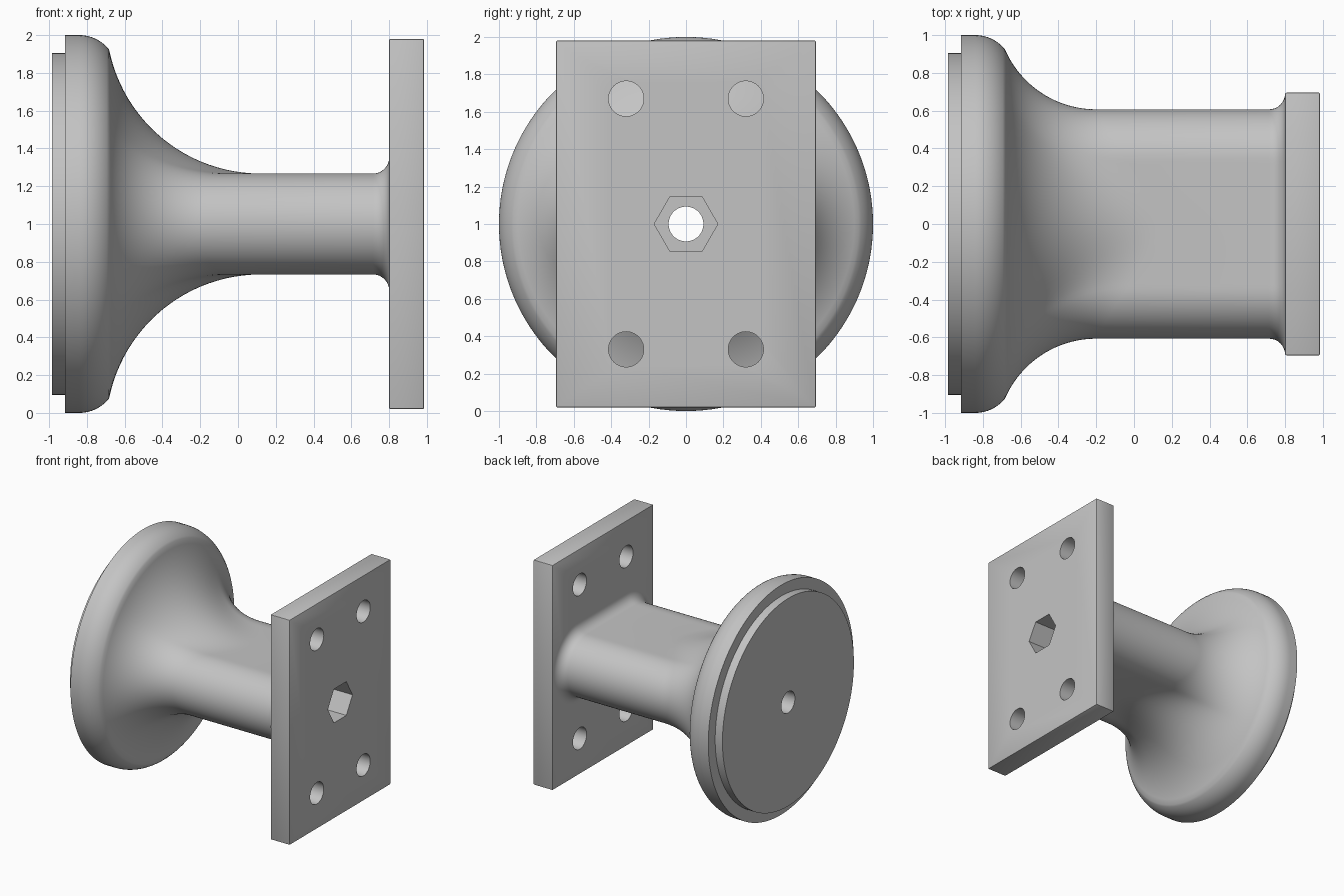
import bpy, bmesh
from math import sin, cos, tan, radians, sqrt, atan2, pi
from mathutils import Matrix

cube = bpy.data.objects.get("Cube")
if cube:
    bpy.data.objects.remove(cube, do_unlink=True)

grey = bpy.data.materials.new("light grey")
grey.use_nodes = True
grey.diffuse_color = (0.55, 0.55, 0.55, 1)
grey.node_tree.nodes["Principled BSDF"].inputs["Base Color"].default_value = grey.diffuse_color

STEPS = 180            # points around the axis
MID = 1.0              # height of the axis
NECK, FLAT = 0.267, 0.34   # neck half height, half length of its flat sides
BORE, HEX = 0.093, 0.17    # bolt hole radius, nut pocket corner radius
PLATE_X, BACK_X = 0.80, 0.985


def make_object(name, bm):
    bmesh.ops.recalc_face_normals(bm, faces=bm.faces)
    mesh = bpy.data.meshes.new(name)
    bm.to_mesh(mesh)
    bm.free()
    mesh.materials.append(grey)
    ob = bpy.data.objects.new(name, mesh)
    bpy.context.collection.objects.link(ob)
    return ob


def smooth(ob):
    bpy.ops.object.select_all(action='DESELECT')
    ob.select_set(True)
    bpy.context.view_layer.objects.active = ob
    bpy.ops.object.shade_smooth_by_angle(angle=radians(32))


def stadium(a, h):
    """Distance from the axis to a round-ended slot outline in direction a."""
    c, s = abs(cos(a)), abs(sin(a))
    if FLAT * s >= h * c:
        return h / s
    return FLAT * c + sqrt(h * h - (FLAT * s) ** 2)


def hexagon(a):
    return HEX * cos(pi / 6) / cos(a % (pi / 3) - pi / 6)


def section(a):
    """Closed (x, radius) outline of the body in direction a."""
    pts = [(-0.985, BORE), (-0.985, 0.905), (-0.915, 0.905), (-0.915, 1.0)]
    # rounded rim
    for i in range(11):
        p = radians(90 - 52 * i / 10)
        pts.append((-0.84 + 0.2 * cos(p), 0.8 + 0.2 * sin(p)))
    # flared arc down to the neck
    end_x, end_r = pts[-1]
    r = stadium(a, NECK)
    w = (r - NECK) / FLAT
    start = 0.12 - 0.32 * w
    run, rise = start - end_x, end_r - r
    radius = (run * run + rise * rise) / (2 * rise)
    sweep = atan2(run, radius - rise)
    for i in range(1, 25):
        t = sweep * (1 - i / 24)
        pts.append((start - radius * sin(t), r + radius * (1 - cos(t))))
    # small fillet against the plate
    fillet = 0.085
    for i in range(9):
        t = pi / 2 * i / 8
        pts.append((PLATE_X - fillet + fillet * sin(t),
                    stadium(a, NECK + fillet * (1 - cos(t)))))
    # nut pocket and bore
    pts += [(PLATE_X, hexagon(a)), (0.55, hexagon(a)), (0.55, BORE)]
    return pts


# Knob and neck
bm = bmesh.new()
loops = []
for k in range(STEPS):
    a = 2 * pi * k / STEPS
    loops.append([bm.verts.new((x, r * cos(a), MID + r * sin(a))) for x, r in section(a)])
for k, loop in enumerate(loops):
    nxt = loops[(k + 1) % STEPS]
    for i in range(len(loop)):
        j = (i + 1) % len(loop)
        bm.faces.new((loop[i], loop[j], nxt[j], nxt[i]))
smooth(make_object("knob_and_neck", bm))

# Mounting plate
bm = bmesh.new()
size = Matrix.Diagonal((BACK_X - PLATE_X, 1.39, 1.96, 1))
place = Matrix.Translation(((PLATE_X + BACK_X) / 2, 0, MID))
bmesh.ops.create_cube(bm, size=1, matrix=place @ size)
bmesh.ops.bevel(bm, geom=bm.edges[:], offset=0.007, segments=2, profile=0.5, affect='EDGES')
plate = make_object("mounting_plate", bm)

# Cutters for the screw holes and the nut pocket
bm = bmesh.new()
holes = [(y, z, 0.094, 48) for y in (-0.32, 0.32) for z in (0.33, 1.67)]
for y, z, r, sides in holes + [(0, MID, HEX, 6)]:
    turn = Matrix.Rotation(pi / 2, 4, 'Y')
    # hexagon corners point sideways
    spin = Matrix.Rotation(pi / 2, 4, 'Z')
    bmesh.ops.create_cone(bm, cap_ends=True, segments=sides, radius1=r, radius2=r, depth=0.6,
                          matrix=Matrix.Translation((0.9, y, z)) @ turn @ (
                              spin if sides != 6 else Matrix.Identity(4)))
cutter = make_object("hole_cutter", bm)
cutter.hide_render = True

cut = plate.modifiers.new("holes", 'BOOLEAN')
cut.operation = 'DIFFERENCE'
cut.solver = 'EXACT'
cut.object = cutter
bpy.ops.object.select_all(action='DESELECT')
plate.select_set(True)
bpy.context.view_layer.objects.active = plate
bpy.ops.object.modifier_apply(modifier=cut.name)
bpy.data.objects.remove(cutter, do_unlink=True)
smooth(plate)
